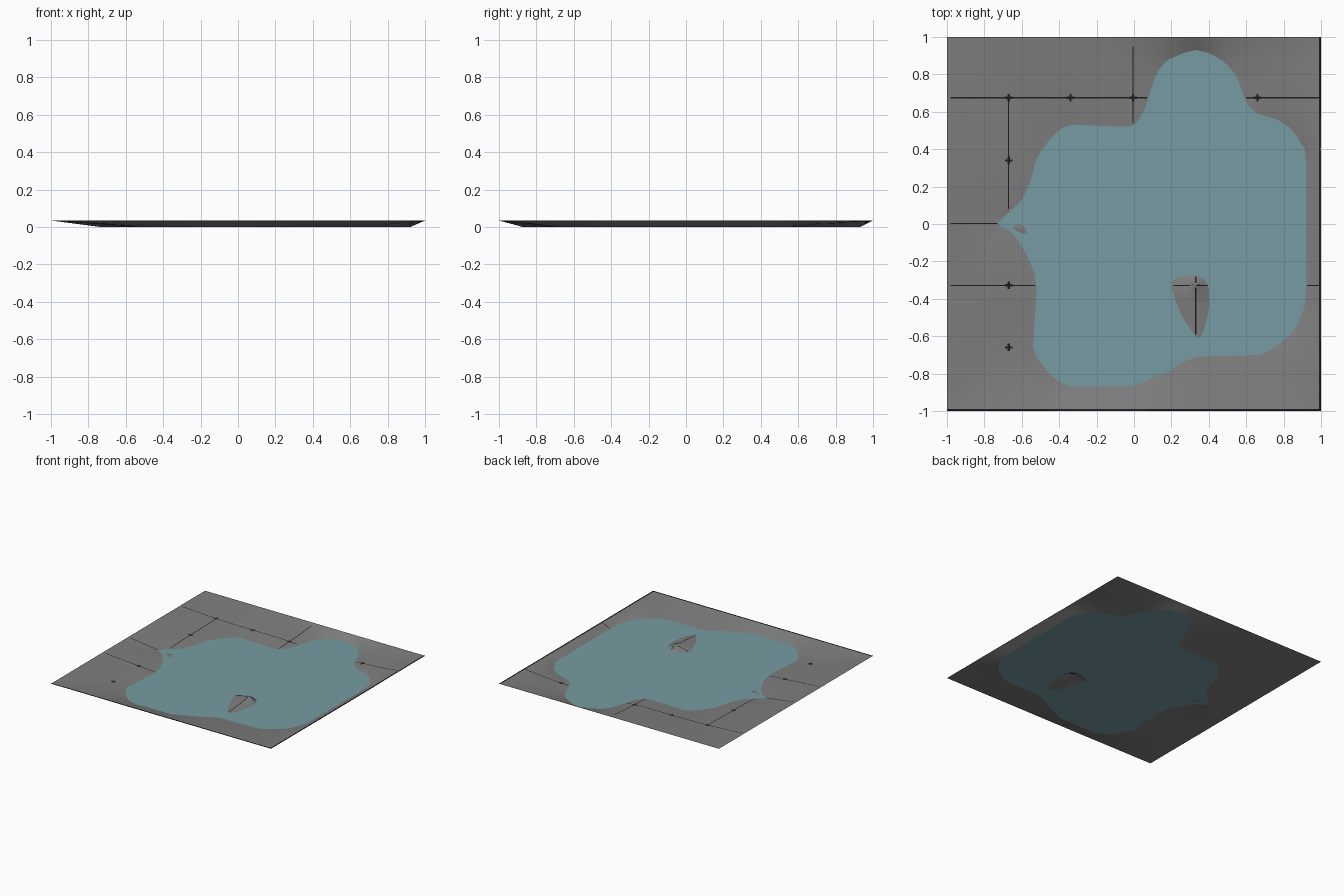
import bpy
from mathutils import Vector
from mathutils.geometry import delaunay_2d_cdt, intersect_point_line

if "Cube" in bpy.data.objects:
    bpy.data.objects.remove(bpy.data.objects["Cube"])

TOP = 0.035


def material(name, rgb):
    m = bpy.data.materials.new(name)
    m.diffuse_color = (*rgb, 1)
    m.use_nodes = True
    m.node_tree.nodes["Principled BSDF"].inputs["Base Color"].default_value = m.diffuse_color
    return m


GROUND = material("grey ground", (0.21, 0.21, 0.21))
WATER = material("teal water", (0.18, 0.33, 0.36))
SEAM = material("dark seam", (0.012, 0.012, 0.012))


def smooth_loop(pts):
    """One round of four-point subdivision on a closed outline."""
    p = [Vector(q) for q in pts]
    n, out = len(p), []
    for i in range(n):
        a, b, c, d = p[i - 1], p[i], p[(i + 1) % n], p[(i + 2) % n]
        mid = (b + c) / 2
        if (c - b).length < 0.2:
            mid += (b + c - a - d) / 20
        out += [b, mid]
    return out


def inside(p, loop):
    hit = False
    for i in range(len(loop)):
        a, b = loop[i - 1], loop[i]
        if (a.y > p.y) != (b.y > p.y) and p.x < a.x + (p.y - a.y) * (b.x - a.x) / (b.y - a.y):
            hit = not hit
    return hit


def distance(p, loop):
    best = 9
    for i in range(len(loop)):
        a, b = loop[i - 1], loop[i]
        q, t = intersect_point_line(p, a, b)
        q = a.lerp(b, min(1, max(0, t)))
        best = min(best, (p - q.to_2d()).length)
    return best


# Outlines of the lake and its two islands
shore = smooth_loop([
    (-.73, 0), (-.66, .07), (-.6, .13), (-.55, .24), (-.52, .35), (-.46, .44), (-.4, .5),
    (-.33, .53), (-.04, .52), (.02, .55), (.07, .65), (.11, .78), (.16, .86), (.23, .9),
    (.33, .93), (.43, .9), (.51, .84), (.56, .76), (.6, .65), (.66, .59), (.76, .56),
    (.84, .51), (.9, .42), (.92, .33), (.92, -.35), (.9, -.47), (.85, -.58), (.76, -.65),
    (.67, -.7), (.33, -.71), (.2, -.78), (0, -.865), (-.33, -.87), (-.43, -.82),
    (-.5, -.74), (-.54, -.65), (-.52, -.34), (-.55, -.22), (-.6, -.12), (-.66, -.04)])
island = smooth_loop([(.2, -.33), (.23, -.29), (.3, -.27), (.37, -.29), (.4, -.35), (.4, -.45),
                      (.38, -.55), (.345, -.61), (.3, -.56), (.25, -.48)])
islet = smooth_loop([(-.65, -.02), (-.62, 0), (-.59, -.01), (-.57, -.055), (-.61, -.045)])
islands = [(island, Vector((.33, -.33)), TOP), (islet, Vector((-.61, -.022)), .008)]


def is_water(p):
    return inside(p, shore) and not any(inside(p, i[0]) for i in islands)


def height(p):
    """Land climbs from the shore to the tile border, or to an island's peak."""
    for loop, peak, top in islands:
        if inside(p, loop):
            d = distance(p, loop)
            return top * d / (d + (p - peak).length + 1e-6)
    if inside(p, shore):
        return 0
    d = distance(p, shore)
    e = max(0, 1 - max(abs(p.x), abs(p.y)))
    return TOP * d / (d + e + 1e-6)


# Triangulate the whole tile with the outlines as constraints
pts, edges, fixed = [], [], set()
border = [Vector(c) for c in ((-1, -1), (1, -1), (1, 1), (-1, 1))]
for loop in [border, shore, island, islet]:
    s, n = len(pts), len(loop)
    pts += loop
    edges += [(s + i, s + (i + 1) % n) for i in range(n)]
n_border, n_outline = 4, len(pts)
N = 36
outlines = [shore, island, islet]
for i in range(N + 1):
    for j in range(N + 1):
        p = Vector((-1 + 2 * i / N, -1 + 2 * j / N))
        if (i in (0, N)) and (j in (0, N)):
            continue
        if not is_water(p) and min(distance(p, o) for o in outlines) > 0.012:
            pts.append(p)
pts += [i[1] for i in islands]
verts, _, faces, orig, _, _ = delaunay_2d_cdt(pts, edges, [], 0, 1e-5)
shore_ids = {i for i, o in enumerate(orig) if any(n_border <= k < n_outline for k in o)}


def add_mesh(name, co, fs, mat, smooth=False):
    used = sorted({i for f in fs for i in f})
    remap = {v: k for k, v in enumerate(used)}
    me = bpy.data.meshes.new(name)
    me.from_pydata([co[i] for i in used], [], [[remap[i] for i in f] for f in fs])
    me.materials.append(mat)
    for f in me.polygons:
        f.use_smooth = smooth
    ob = bpy.data.objects.new(name, me)
    bpy.context.collection.objects.link(ob)
    return ob


co = [(v.x, v.y, 0 if i in shore_ids else height(v)) for i, v in enumerate(verts)]
land, lake = [], []
for f in faces:
    c = sum((verts[i] for i in f), Vector((0, 0))) / len(f)
    (lake if is_water(c) else land).append(f)
add_mesh("ground", co, land, GROUND, True)
add_mesh("lake_water", co, lake, WATER)

# Dark hairline seams between the terrain squares, draped on the land
sv, sf = [], []


def seam(a, b, w=0.006):
    a, b = Vector(a), Vector(b)
    n = max(1, int((b - a).length / 0.03))
    side = (b - a).normalized().orthogonal() * w / 2
    for k in range(n + 1):
        p = a.lerp(b, k / n)
        for q in (p - side, p + side):
            sv.append((q.x, q.y, min(TOP, height(p) + 0.001)))
        if k:
            m = len(sv)
            sf.append((m - 4, m - 2, m - 1, m - 3)[::-1])


for a, b in [((-.98, .675), (.07, .675)), ((.6, .675), (.99, .675)), ((-.98, -.328), (-.53, -.328)),
             ((.21, -.328), (.395, -.328)), ((.925, -.328), (.99, -.328)), ((-.98, .003), (-.73, .003)),
             ((-.67, .67), (-.67, .08)), ((-.005, .54), (-.005, .95)), ((.33, -.28), (.33, -.59))]:
    seam(a, b)
seam((.994, -1), (.994, 1), .012)
seam((-1, -.994), (1, -.994), .012)
for x, y in [(-.67, .675), (-.34, .675), (-.005, .675), (.66, .675), (-.67, .34),
             (-.67, -.328), (-.67, -.66), (.33, -.328)]:
    seam((x - .02, y), (x + .02, y), .012)
    seam((x, y - .02), (x, y + .02), .012)
ob = add_mesh("tile_seams", sv, sf, SEAM)
# Make every seam face look upward
for f in ob.data.polygons:
    if f.normal.z < 0:
        f.flip()
